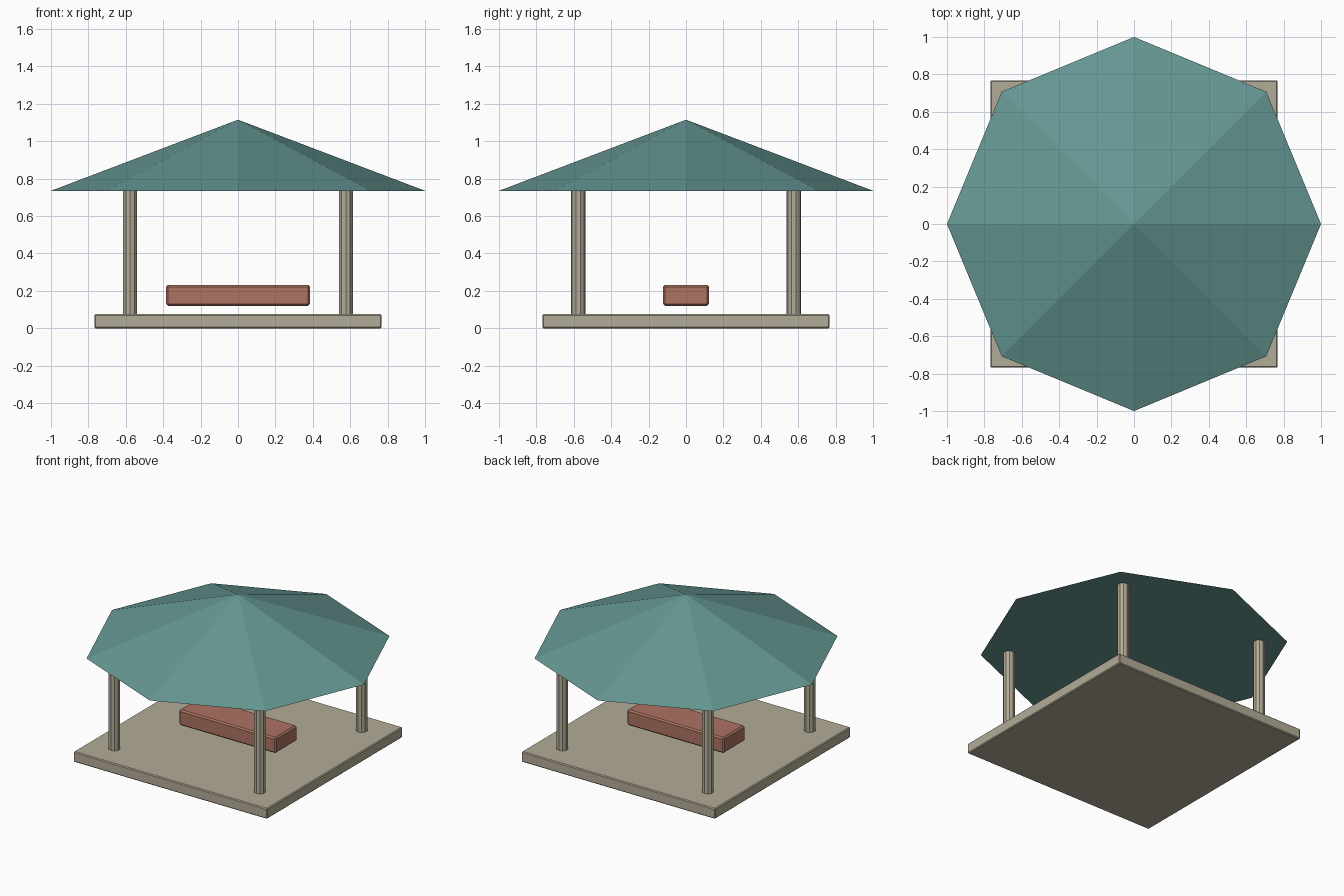
import bpy

if "Cube" in bpy.data.objects:
    bpy.data.objects.remove(bpy.data.objects["Cube"])


def paint(obj, mat):
    obj.data.materials.append(mat)


def material(name, rgb):
    m = bpy.data.materials.new(name)
    m.diffuse_color = (*rgb, 1)
    m.use_nodes = True
    m.node_tree.nodes["Principled BSDF"].inputs["Base Color"].default_value = m.diffuse_color
    return m


def box(name, size, z, mat, bevel):
    bpy.ops.mesh.primitive_cube_add(size=1, location=(0, 0, z))
    o = bpy.context.object
    o.name = name
    o.scale = size
    bpy.ops.object.transform_apply(location=False, rotation=False, scale=True)
    b = o.modifiers.new("soft_edges", "BEVEL")
    b.width = bevel
    b.segments = 1
    paint(o, mat)
    return o


stone = material("stone", (0.45, 0.41, 0.31))
teal = material("roof_teal", (0.13, 0.31, 0.29))
brick = material("bench_red", (0.42, 0.17, 0.12))

# square floor slab and floating bench
box("floor_slab", (1.536, 1.536, 0.075), 0.0375, stone, 0.006)
box("bench", (0.768, 0.246, 0.112), 0.176, brick, 0.01)

# four corner posts
for side_y, row in ((-1, "front"), (1, "back")):
    for side_x, side in ((-1, "left"), (1, "right")):
        bpy.ops.mesh.primitive_cylinder_add(
            vertices=10, radius=0.039, depth=0.662,
            location=(0.577 * side_x, 0.577 * side_y, 0.404))
        post = bpy.context.object
        post.name = f"{row}_{side}_post"
        paint(post, stone)

# eight-sided roof with a flat underside
bpy.ops.mesh.primitive_cone_add(vertices=8, radius1=1.0, radius2=0,
                                depth=0.38, location=(0, 0, 0.925))
roof = bpy.context.object
roof.name = "roof"
paint(roof, teal)
